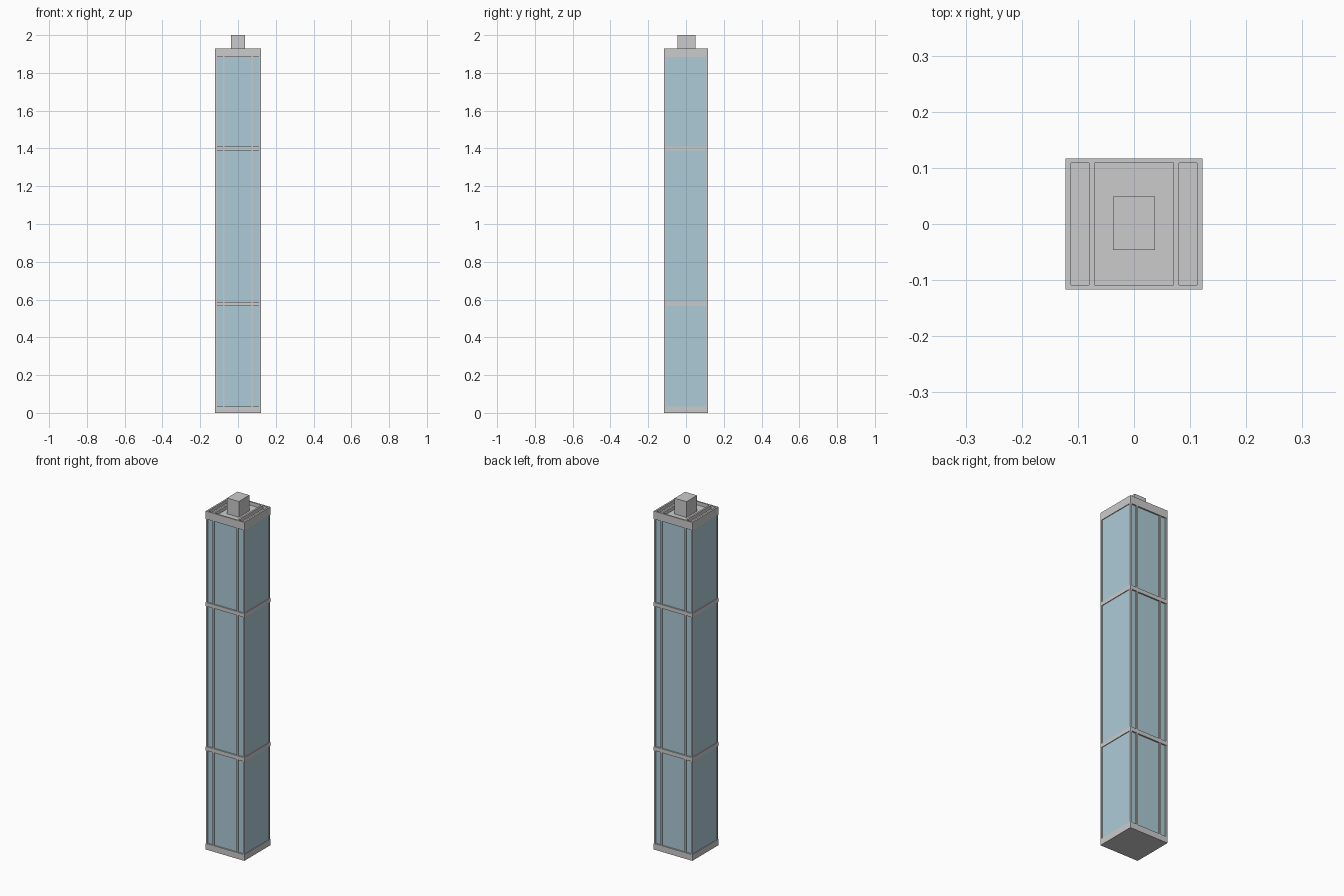
import bpy

if "Cube" in bpy.data.objects:
    bpy.data.objects.remove(bpy.data.objects["Cube"])

X, Y = 0.122, 0.117          # outer half width and half depth
GX, GY = 0.118, 0.109        # glass half width and half depth
TOP = 1.93                   # parapet height


def box(name, x0, x1, y0, y1, z0, z1, mat=None):
    bpy.ops.mesh.primitive_cube_add(
        size=1, location=((x0 + x1) / 2, (y0 + y1) / 2, (z0 + z1) / 2))
    ob = bpy.context.object
    ob.name = name
    ob.scale = (x1 - x0, y1 - y0, z1 - z0)
    bpy.ops.object.transform_apply(location=False, rotation=False, scale=True)
    if mat:
        ob.data.materials.append(mat)
    return ob


glass = bpy.data.materials.new("glass")
glass.diffuse_color = (0.42, 0.6, 0.68, 0.7)
glass.use_nodes = True
glass.node_tree.nodes["Principled BSDF"].inputs["Base Color"].default_value = glass.diffuse_color

# Glass curtain walls, one storey block between each pair of bands
bands = [(0.0, 0.035), (0.565, 0.588), (1.388, 1.41), (1.885, TOP)]
for i in range(3):
    box(f"glass_block_{i + 1}", -GX, GX, -GY, GY,
        bands[i][1], bands[i + 1][0], glass)

# Solid base and floor bands
for name, (z0, z1) in zip(("base_slab", "lower_band", "upper_band"), bands):
    box(name, -X, X, -Y, Y, z0, z1)

# Recessed roof with parapet walls
box("roof_slab", -X + 0.01, X - 0.01, -Y + 0.008, Y - 0.008, 1.885, 1.91)
for side, s in (("front", -1), ("back", 1)):
    y = sorted((s * Y, s * (Y - 0.008)))
    box(f"{side}_parapet", -X, X, *y, 1.885, TOP)

# Mullions on front and back, joined by roof rails
for i, x in enumerate((-0.117, -0.0755, 0.0755, 0.117)):
    x0, x1 = x - 0.005, x + 0.005
    for side, s in (("front", -1), ("back", 1)):
        y = sorted((s * (Y - 0.001), s * (GY - 0.002)))
        for j in range(3):
            box(f"{side}_mullion_{i + 1}_{j + 1}", x0, x1, *y,
                bands[j][1], bands[j + 1][0])
    low = 1.885 if i in (0, 3) else 1.91
    box(f"roof_rail_{i + 1}", x0, x1, -Y + 0.008, Y - 0.008, low, TOP)

# Rooftop plant room
box("rooftop_box", -0.0375, 0.0375, -0.046, 0.049, 1.91, 2.0)
